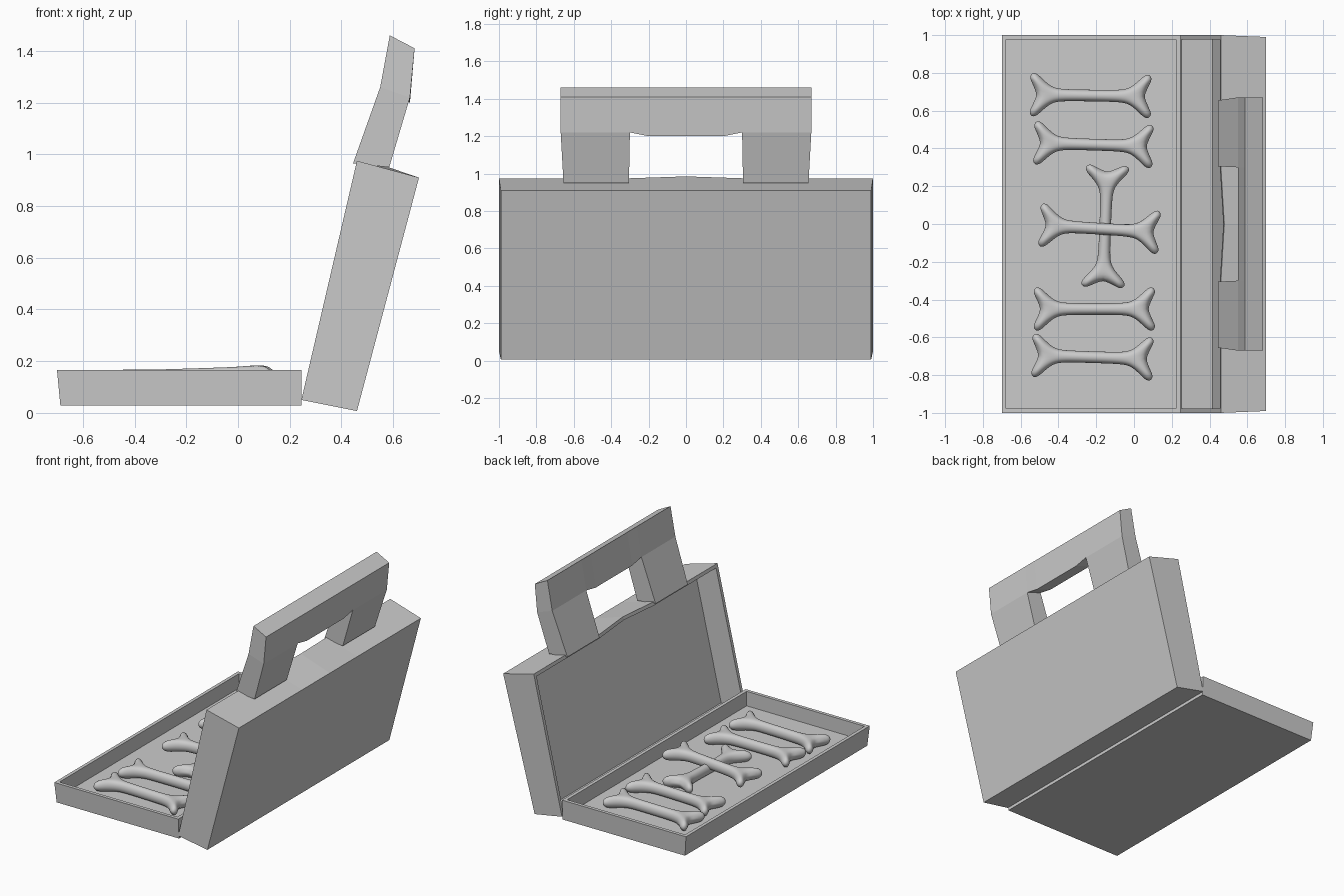
import bpy, bmesh
from math import atan2
from mathutils import Vector

cube = bpy.data.objects.get("Cube")
if cube:
    bpy.data.objects.remove(cube)

grey = bpy.data.materials.new("plain grey")
grey.use_nodes = True
colour = (0.6, 0.6, 0.6, 1)
grey.diffuse_color = colour
grey.node_tree.nodes["Principled BSDF"].inputs["Base Color"].default_value = colour


def finish(name, bm):
    bmesh.ops.recalc_face_normals(bm, faces=bm.faces)
    mesh = bpy.data.meshes.new(name)
    bm.to_mesh(mesh)
    bm.free()
    mesh.materials.append(grey)
    obj = bpy.data.objects.new(name, mesh)
    bpy.context.collection.objects.link(obj)
    return obj


def loft(bm, sections, caps=True):
    """Join a row of equal rings of points."""
    rings = [[bm.verts.new(p) for p in s] for s in sections]
    for a, b in zip(rings, rings[1:]):
        for i in range(len(a)):
            j = (i + 1) % len(a)
            bm.faces.new((a[i], a[j], b[j], b[i]))
    if caps:
        bm.faces.new(rings[0])
        bm.faces.new(rings[-1])
    return rings


def hollow_box(rim, base, rim_y, base_y, depth):
    """Box between two side-view edges, hollowed from the rim face."""
    bm = bmesh.new()

    def ring(edge, w):
        (x0, z0), (x1, z1) = edge
        return [(x0, -w, z0), (x1, -w, z1), (x1, w, z1), (x0, w, z0)]
    rings = loft(bm, [ring(base, base_y), ring(rim, rim_y)])
    bmesh.ops.recalc_face_normals(bm, faces=bm.faces)
    mouth = next(f for f in bm.faces if set(f.verts) == set(rings[1]))
    normal = mouth.normal.copy()
    bmesh.ops.inset_region(bm, faces=[mouth], thickness=0.033)
    new = bmesh.ops.extrude_face_region(bm, geom=[mouth])["geom"]
    verts = [g for g in new if isinstance(g, bmesh.types.BMVert)]
    bmesh.ops.translate(bm, verts=verts, vec=-normal * depth)
    if mouth.is_valid:
        bmesh.ops.delete(bm, geom=[mouth], context="FACES_ONLY")
    return bm


# Case halves
finish("tray", hollow_box([(-0.70, 0.165), (0.245, 0.165)],
                          [(-0.687, 0.028), (0.245, 0.028)], 1.0, 0.992, 0.10))

lid = hollow_box([(0.245, 0.05), (0.46, 0.975)],
                 [(0.46, 0.007), (0.70, 0.91)], 1.0, 0.99, 0.17)
# Slight bow in the middle of the lid's upper edge
for y in (-0.3, 0, 0.3):
    bmesh.ops.bisect_plane(lid, geom=lid.verts[:] + lid.edges[:] + lid.faces[:],
                           plane_co=(0, y, 0), plane_no=(0, 1, 0))
for v in lid.verts:
    if abs(v.co.y) < 0.01 and v.co.z > 0.93 and v.co.x < 0.5:
        v.co += Vector((0.018, 0, 0.01))
finish("lid", lid)

# Handle: two legs joined by a bar
foot = [(0.445, 0.965), (0.585, 0.95)]
knee = [(0.55, 1.26), (0.665, 1.22)]
top = [(0.587, 1.46), (0.683, 1.41)]


def bar_section(y, drop=0):
    (a, b), (c, d) = knee, top
    return [(a[0], y, a[1] - drop), (b[0], y, b[1] - drop),
            (d[0], y, d[1]), (c[0], y, c[1])]


bm = bmesh.new()
rings = loft(bm, [bar_section(y, d) for y, d in
                  ((-0.67, 0), (-0.3, 0), (-0.2, 0.02), (0.2, 0.02), (0.3, 0), (0.67, 0))])
for outer, inner, side in ((rings[0], rings[1], -1), (rings[5], rings[4], 1)):
    under = next(f for f in bm.faces if {outer[0], outer[1], inner[0], inner[1]} == set(f.verts))
    bm.faces.remove(under)
    feet = [bm.verts.new((x, side * y, z)) for y, (x, z) in
            ((0.655, foot[0]), (0.655, foot[1]), (0.305, foot[1]), (0.305, foot[0]))]
    knees = [outer[0], outer[1], inner[1], inner[0]]
    for i in range(4):
        j = (i + 1) % 4
        bm.faces.new((feet[i], feet[j], knees[j], knees[i]))
    bm.faces.new(feet)
finish("handle", bm)


# Bones: a round-edged forked outline, thicker along its middle
def bone(name, start, end, z0, z1):
    a, b = Vector((*start, z0)), Vector((*end, z1))
    half = (b - a).length / 2
    # quarter outline as distance from the tip and half width
    quarter = [(half, 0.034), (0.17, 0.034), (0.11, 0.045), (0.065, 0.10),
               (0.03, 0.135), (-0.012, 0.115), (-0.005, 0.068)]
    right = [(half - d, w) for d, w in quarter]
    notch = half - 0.035
    bm = bmesh.new()
    spine_x = [0, half - 0.17, half - 0.11, half - 0.065]
    lobe = [(half - 0.028, 0.09), (half - 0.018, 0.082)]
    for sx in (-1, 1):
        for sy in (-1, 1):
            for sz in (-1, 1):
                rim = [bm.verts.new((sx * x, sy * w, 0)) for x, w in right]
                tip = bm.verts.new((sx * notch, 0, 0))
                mid = [bm.verts.new((sx * x, 0, sz * 0.04)) for x in spine_x]
                crest = [bm.verts.new((sx * x, sy * w, sz * 0.05)) for x, w in lobe]
                shoulder = [bm.verts.new((sx * x, sy * w, sz * h)) for x, w, h in
                            ((0, 0.024, 0.03), (spine_x[1], 0.024, 0.03),
                             (spine_x[2], 0.03, 0.036))]
                for i in range(2):
                    bm.faces.new((rim[i], rim[i + 1], shoulder[i + 1], shoulder[i]))
                    bm.faces.new((shoulder[i], shoulder[i + 1], mid[i + 1], mid[i]))
                bm.faces.new((rim[2], rim[3], crest[0], shoulder[2]))
                bm.faces.new((shoulder[2], crest[0], mid[3], mid[2]))
                bm.faces.new((rim[3], rim[4], crest[1], crest[0]))
                bm.faces.new((rim[4], rim[5], crest[1]))
                bm.faces.new((rim[5], rim[6], crest[1]))
                bm.faces.new((crest[0], crest[1], rim[6], mid[3]))
                bm.faces.new((mid[3], rim[6], tip))
    bmesh.ops.remove_doubles(bm, verts=bm.verts, dist=0.0005)
    obj = finish(name, bm)
    obj.modifiers.new("round", "SUBSURF").levels = 2
    obj.modifiers["round"].render_levels = 2
    for p in obj.data.polygons:
        p.use_smooth = True
    d = b - a
    obj.location = (a + b) / 2
    obj.rotation_euler = (0, -atan2(d.z, d.xy.length), atan2(d.y, d.x))


places = [((-0.55, 0.685), (0.09, 0.675), 0.105, 0.105),
          ((-0.53, 0.43), (0.10, 0.41), 0.105, 0.105),
          ((-0.50, -0.005), (0.135, -0.045), 0.125, 0.145),
          ((-0.53, -0.45), (0.11, -0.45), 0.105, 0.105),
          ((-0.54, -0.695), (0.10, -0.715), 0.105, 0.105),
          ((-0.14, 0.31), (-0.165, -0.335), 0.10, 0.10)]
for n, place in enumerate(places, 1):
    bone(f"bone_{n}", *place)
